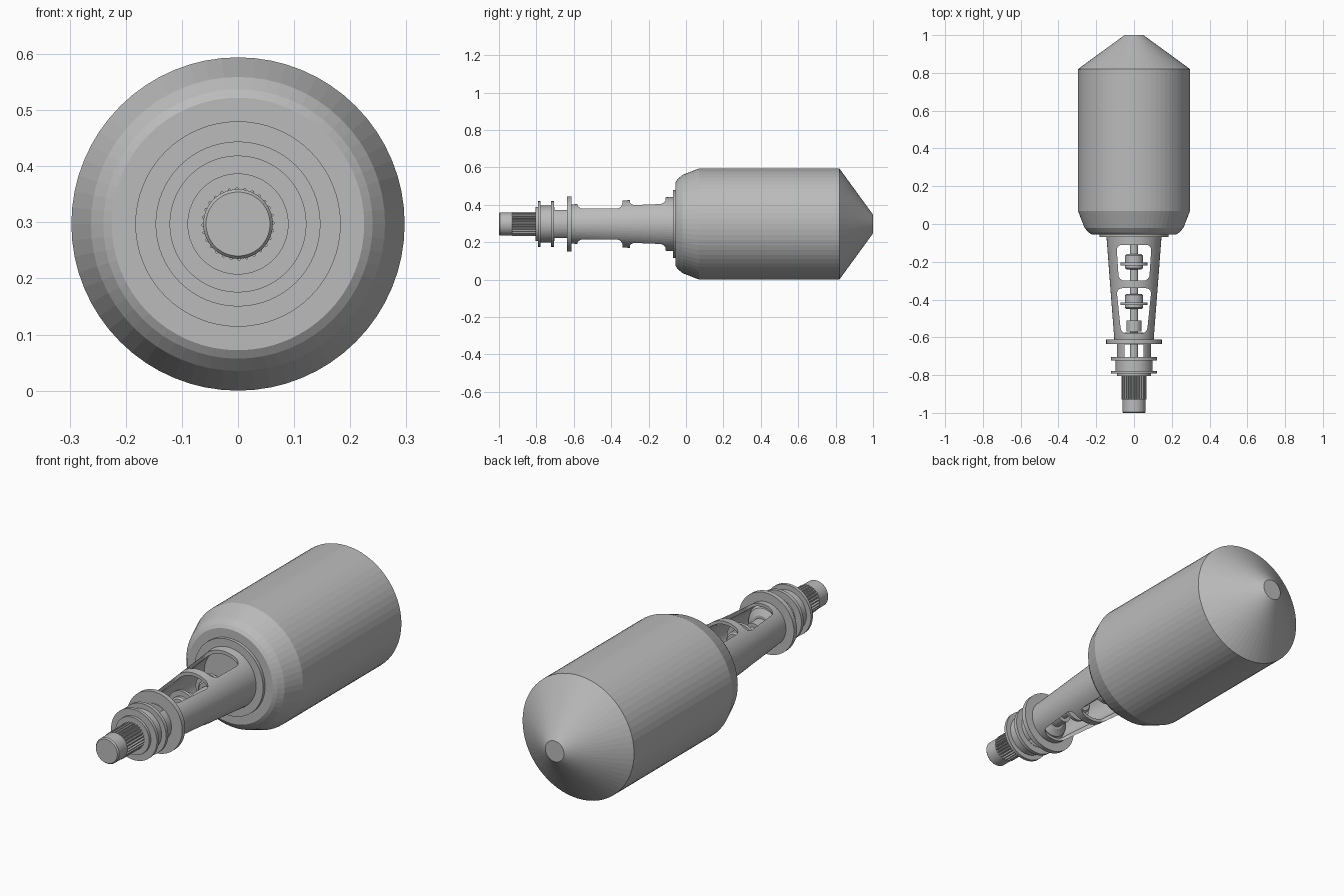
import bpy, bmesh
from math import cos, sin, tau

if "Cube" in bpy.data.objects:
    bpy.data.objects.remove(bpy.data.objects["Cube"])

AXIS_Z = 0.297  # height of the long axis

grey = bpy.data.materials.new("plain_grey")
grey.use_nodes = True
grey.diffuse_color = (0.5, 0.5, 0.5, 1)
grey.node_tree.nodes["Principled BSDF"].inputs["Base Color"].default_value = (0.5, 0.5, 0.5, 1)


def finish(name, bm):
    bmesh.ops.recalc_face_normals(bm, faces=bm.faces)
    mesh = bpy.data.meshes.new(name)
    bm.to_mesh(mesh)
    bm.free()
    mesh.materials.append(grey)
    ob = bpy.data.objects.new(name, mesh)
    bpy.context.collection.objects.link(ob)
    return ob


def lathe(name, profile, sides=64, hollow=False, radius_rule=None):
    """Turn (y, radius) points round the long axis; hollow closes the profile on itself."""
    bm = bmesh.new()
    rings = []
    for y, r in profile:
        ring = []
        for i in range(sides):
            a = tau * i / sides
            rr = radius_rule(i, r) if radius_rule else r
            ring.append(bm.verts.new((rr * cos(a), y, AXIS_Z + rr * sin(a))))
        rings.append(ring)
    pairs = list(zip(rings, rings[1:]))
    if hollow:
        pairs.append((rings[-1], rings[0]))
    else:
        bm.faces.new(rings[0])
        bm.faces.new(rings[-1])
    for a, b in pairs:
        for i in range(sides):
            j = (i + 1) % sides
            bm.faces.new((a[i], a[j], b[j], b[i]))
    return finish(name, bm)


def cut_window(target, y0, y1, half0, half1, corner):
    """Cut a rounded, tapered window vertically through the part."""
    bm = bmesh.new()
    base = [bm.verts.new((x, y, AXIS_Z - 0.3))
            for x, y in ((-half0, y0), (half0, y0), (half1, y1), (-half1, y1))]
    face = bm.faces.new(base)
    top = bmesh.ops.extrude_face_region(bm, geom=[face])["geom"]
    for v in top:
        if isinstance(v, bmesh.types.BMVert):
            v.co.z += 0.6
    if corner:
        upright = [e for e in bm.edges if abs(e.verts[0].co.z - e.verts[1].co.z) > 0.1]
        bmesh.ops.bevel(bm, geom=upright, offset=corner, segments=6, profile=0.5, affect='EDGES')
    cutter = finish("window_cutter", bm)
    cutter.hide_render = True
    mod = target.modifiers.new("window", 'BOOLEAN')
    mod.operation = 'DIFFERENCE'
    mod.solver = 'EXACT'
    mod.object = cutter
    bpy.context.view_layer.objects.active = target
    bpy.ops.object.modifier_apply(modifier=mod.name)
    bpy.data.objects.remove(cutter)


# Large barrel with chamfered front and conical tail
lathe("main_barrel", [(-0.055, 0.225), (-0.045, 0.24), (-0.02, 0.262), (0.07, 0.297),
                      (0.82, 0.297), (1.0, 0.05)])
lathe("barrel_front_plate", [(-0.07, 0.183), (-0.05, 0.183)])

# Tapered open frame with two windows above and two below
frame = lathe("tapered_frame", [(-0.065, 0.146), (-0.615, 0.104), (-0.615, 0.09), (-0.065, 0.13)],
              hollow=True)
cut_window(frame, -0.30, -0.11, 0.08, 0.093, 0.03)
cut_window(frame, -0.58, -0.34, 0.068, 0.093, 0.03)

# Drive shaft and the couplings seen through the windows
lathe("drive_shaft", [(-0.80, 0.022), (-0.06, 0.022)], 32)
for n, y in enumerate((-0.2, -0.41)):
    lathe(f"coupling_hub_{n + 1}", [(y - 0.04, 0.04), (y - 0.033, 0.048), (y + 0.033, 0.048),
                                    (y + 0.04, 0.04)], 32)
    lathe(f"coupling_flange_{n + 1}", [(y - 0.02, 0.072), (y - 0.005, 0.072)], 48)
lathe("shaft_collar", [(-0.57, 0.04), (-0.51, 0.04)], 32)
lathe("frame_end_seat", [(-0.615, 0.092), (-0.59, 0.08), (-0.575, 0.05)], 48)

# Mounting flange and slotted neck
lathe("mounting_flange", [(-0.635, 0.147), (-0.612, 0.147)])
neck = lathe("slotted_neck", [(-0.632, 0.09), (-0.71, 0.09), (-0.71, 0.075), (-0.632, 0.075)],
             hollow=True)
cut_window(neck, -0.704, -0.637, 0.05, 0.05, 0)

# Bearing housing between two thin flanges
lathe("rear_ring", [(-0.722, 0.122), (-0.705, 0.122)])
lathe("bearing_housing", [(-0.78, 0.098), (-0.72, 0.098)])
lathe("front_ring", [(-0.792, 0.122), (-0.777, 0.122)])
lathe("seal_ring", [(-0.805, 0.09), (-0.79, 0.09)])

# Splined input shaft with a smooth rounded tip
TEETH = 28
lathe("spline", [(-0.93, 0.065), (-0.80, 0.065)], TEETH * 4,
      radius_rule=lambda i, r: r if i % 4 < 2 else r - 0.008)
lathe("shaft_tip", [(-1.0, 0.057), (-0.994, 0.062), (-0.93, 0.062), (-0.925, 0.057)])
